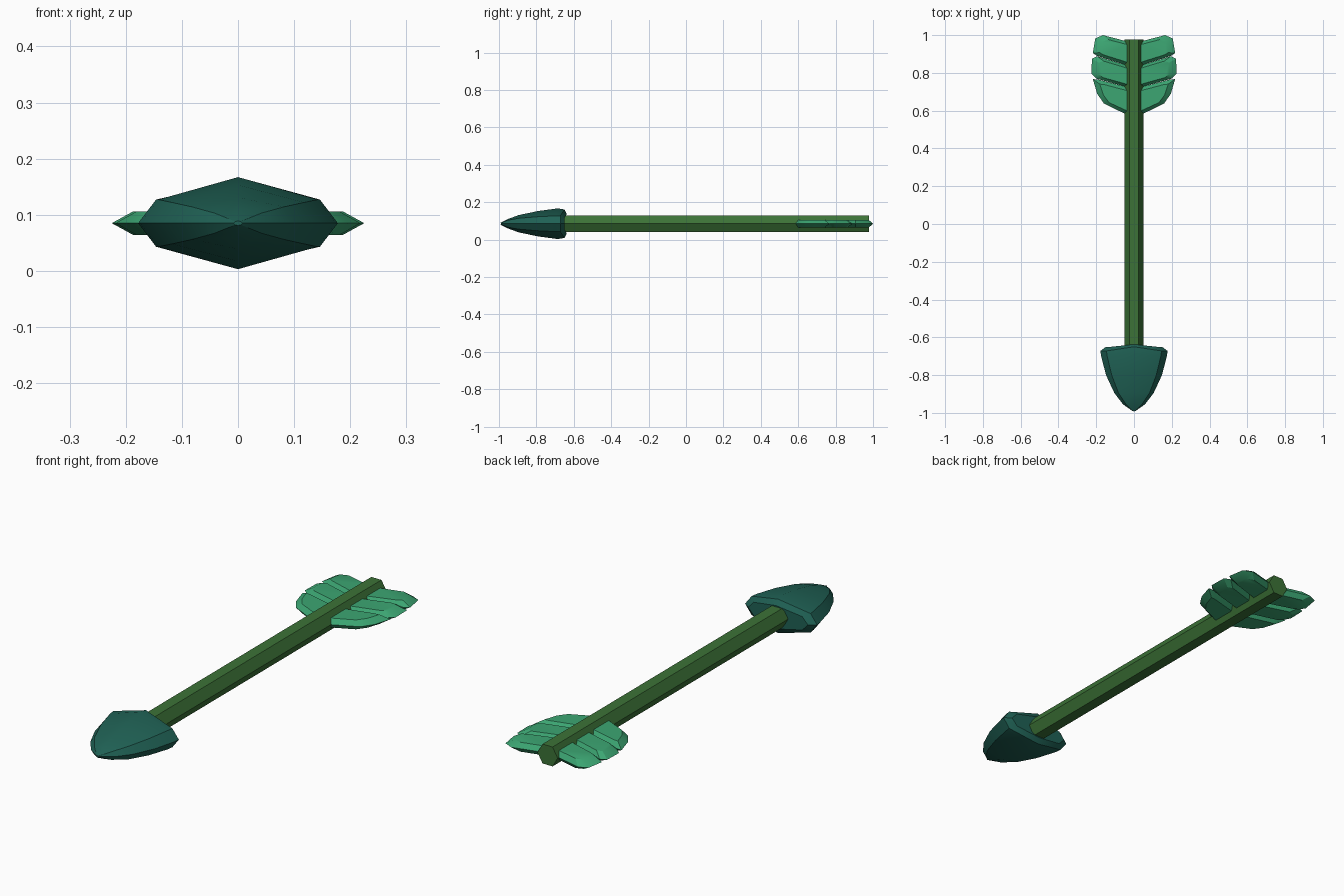
import bpy, bmesh, math

if "Cube" in bpy.data.objects:
    bpy.data.objects.remove(bpy.data.objects["Cube"])

ZC = 0.085  # height of the arrow's axis

def material(name, rgb):
    m = bpy.data.materials.new(name)
    m.diffuse_color = (*rgb, 1)
    m.use_nodes = True
    m.node_tree.nodes["Principled BSDF"].inputs["Base Color"].default_value = m.diffuse_color
    return m

def loft(bm, rings):
    """Skin a list of equal-length closed rings and cap both ends."""
    rows = [[bm.verts.new(p) for p in r] for r in rings]
    for a, b in zip(rows, rows[1:]):
        for i in range(len(a)):
            j = (i + 1) % len(a)
            bm.faces.new((a[i], a[j], b[j], b[i]))
    bm.faces.new(rows[0])
    bm.faces.new(rows[-1])

def finish(bm, name, mat, smooth=None):
    bmesh.ops.recalc_face_normals(bm, faces=bm.faces)
    me = bpy.data.meshes.new(name)
    bm.to_mesh(me)
    bm.free()
    ob = bpy.data.objects.new(name, me)
    ob.location.z = ZC
    bpy.context.collection.objects.link(ob)
    me.materials.append(mat)
    if smooth:
        bpy.ops.object.select_all(action='DESELECT')
        bpy.context.view_layer.objects.active = ob
        ob.select_set(True)
        bpy.ops.object.shade_smooth_by_angle(angle=math.radians(smooth))
    return ob

wood = material("shaft_green", (0.045, 0.17, 0.038))
stone = material("head_teal", (0.014, 0.12, 0.09))
plume = material("feather_green", (0.045, 0.38, 0.17))

# Shaft: hexagonal rod
bm = bmesh.new()
hexagon = [(0.05 * math.cos(math.radians(60 * i)), 0.05 * math.sin(math.radians(60 * i))) for i in range(6)]
loft(bm, [[(x, y, z) for x, z in hexagon] for y in (-0.70, 0.978)])
finish(bm, "shaft", wood)

# Arrowhead: ridged octagonal sections (y centre, y edge, edge x, shoulder x, shoulder z, ridge z)
sections = [
    (-0.637, -0.650, 0.148, 0.120, 0.030, 0.052),
    (-0.650, -0.672, 0.178, 0.146, 0.042, 0.076),
    (-0.685, -0.700, 0.174, 0.142, 0.042, 0.082),
    (-0.790, -0.800, 0.148, 0.118, 0.037, 0.068),
    (-0.895, -0.895, 0.104, 0.082, 0.029, 0.046),
    (-0.955, -0.955, 0.058, 0.042, 0.018, 0.024),
    (-0.995, -0.990, 0.008, 0.005, 0.003, 0.004),
]
bm = bmesh.new()
loft(bm, [[(w, ye, 0), (u, ye, s), (0, yc, h), (-u, ye, s),
           (-w, ye, 0), (-u, ye, -s), (0, yc, -h), (u, ye, -s)]
          for yc, ye, w, u, s, h in sections])
finish(bm, "arrowhead", stone, 30)

# Fletching: three slanted barbs per side, outlines in (x, y)
barbs = [
    [(0.03, 0.58), (0.055, 0.587), (0.16, 0.638), (0.195, 0.69), (0.218, 0.767), (0.19, 0.765), (0.03, 0.723)],
    [(0.03, 0.723), (0.20, 0.77), (0.225, 0.795), (0.223, 0.875), (0.195, 0.888), (0.03, 0.838)],
    [(0.03, 0.838), (0.195, 0.89), (0.218, 0.905), (0.205, 0.982), (0.165, 1.0), (0.03, 0.965)],
]
SLANT = 0.29
bm = bmesh.new()
for outline in barbs:
    v = [y - SLANT * x for x, y in outline]
    mid = (max(v) + min(v)) / 2
    face = [(x if x < 0.04 else x * 0.83, mid + (b - mid) * 0.74) for (x, _), b in zip(outline, v)]
    flat = [(x, b + SLANT * x) for x, b in face]
    for side in (1, -1):
        loft(bm, [[(side * x, y, -0.021) for x, y in flat],
                  [(side * x, y, 0) for x, y in outline],
                  [(side * x, y, 0.021) for x, y in flat]])
finish(bm, "fletching", plume, 30)
